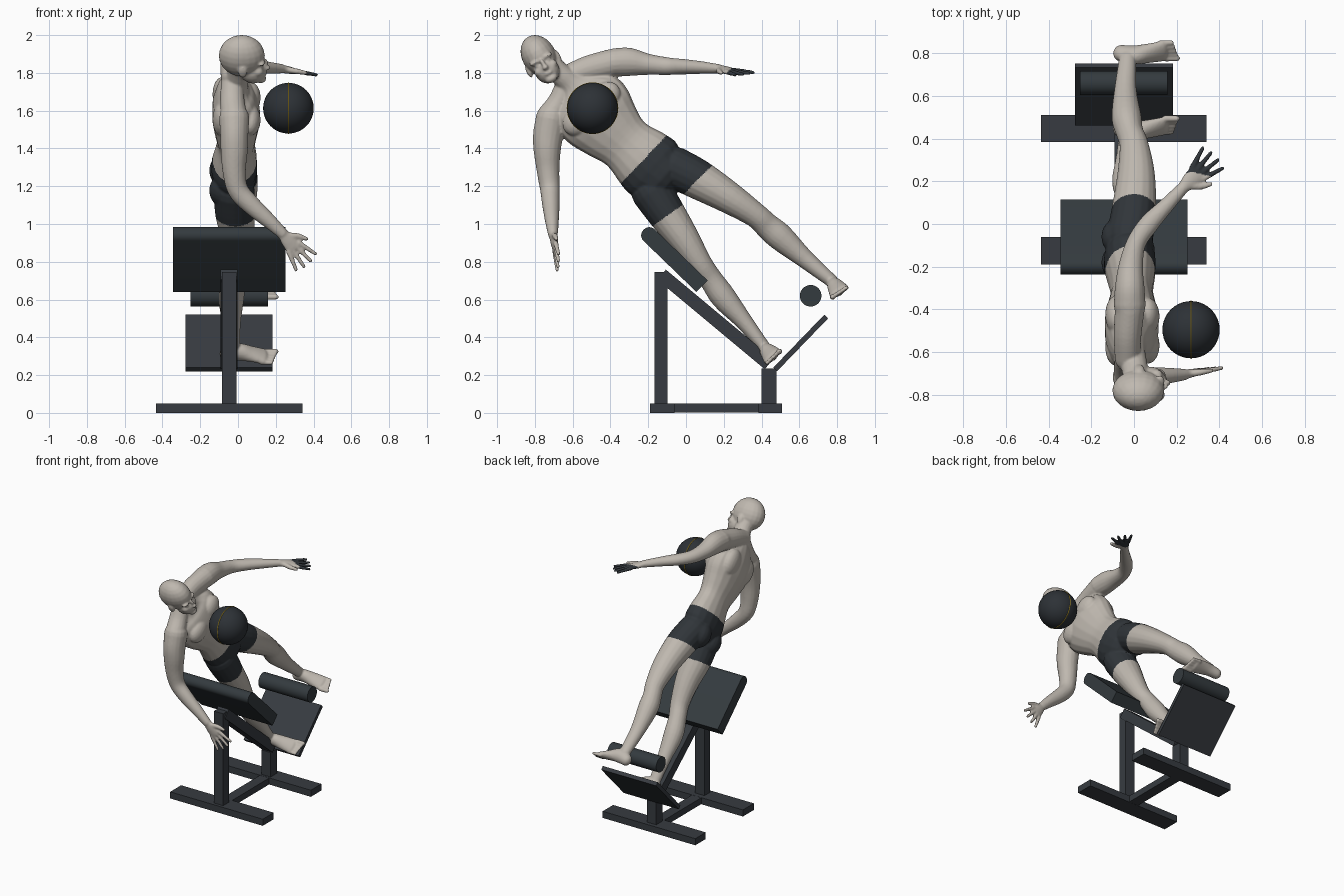
import bpy, bmesh, math
from mathutils import Matrix, Vector

start_cube = bpy.data.objects.get("Cube")
if start_cube:
    bpy.data.objects.remove(start_cube, do_unlink=True)

FRONT = Vector((1, 0, 0))  # the figure looks along +x


def material(name, colour):
    mat = bpy.data.materials.new(name)
    mat.use_nodes = True
    mat.diffuse_color = (*colour, 1)
    mat.node_tree.nodes["Principled BSDF"].inputs["Base Color"].default_value = (*colour, 1)
    return mat


skin = material("warm grey skin", (.52, .48, .43))
cloth = material("dark slate cloth", (.03, .036, .042))
metal = material("dark grey metal", (.038, .044, .052))
vinyl = material("dark slate vinyl", (.034, .043, .049))
rubber = material("charcoal rubber", (.026, .031, .037))
gold = material("gold seam", (.5, .33, .02))


def add_object(name, bm, *mats):
    bmesh.ops.recalc_face_normals(bm, faces=bm.faces)
    mesh = bpy.data.meshes.new(name)
    bm.to_mesh(mesh)
    bm.free()
    for mat in mats:
        mesh.materials.append(mat)
    obj = bpy.data.objects.new(name, mesh)
    bpy.context.collection.objects.link(obj)
    return obj


def limb(bm, points, depth=FRONT, sides=18):
    """Loft through points of (x, y, z, half width, half depth), with round ends."""
    keys = [Vector(p) for p in points]
    keys = [keys[0] * 2 - keys[1]] + keys + [keys[-1] * 2 - keys[-2]]
    path = []
    for a, b, c, d in zip(keys, keys[1:], keys[2:], keys[3:]):
        for step in range(4):
            t = step / 4
            path.append(b + (c - a) * (t / 2) + (a * 2 - b * 5 + c * 4 - d) * (t * t / 2)
                        + (b * 3 - a - c * 3 + d) * (t ** 3 / 2))
    path.append(keys[-2])
    spine = [Vector(v[:3]) for v in path]
    last = len(path) - 1
    rings = []
    for i, v in enumerate(path):
        along = (spine[min(i + 1, last)] - spine[max(i - 1, 0)]).normalized()
        wide = along.cross(depth).normalized()
        deep = wide.cross(along)
        rw, rd = v[3], v[4]
        angles = [0]
        if i == 0:
            angles = [-75, -45, -20, 0]
        elif i == last:
            angles = [0, 20, 45, 75]
        for angle in map(math.radians, angles):
            centre = spine[i] + along * (min(rw, rd) * math.sin(angle))
            size = math.cos(angle)
            ring = []
            for k in range(sides):
                turn = math.tau * k / sides
                ring.append(bm.verts.new(centre + (wide * (rw * math.cos(turn))
                                                   + deep * (rd * math.sin(turn))) * size))
            rings.append(ring)
    for low, high in zip(rings, rings[1:]):
        for k in range(sides):
            n = (k + 1) % sides
            bm.faces.new((low[k], low[n], high[n], high[k]))
    bm.faces.new(rings[0])
    bm.faces.new(rings[-1])


def blob(bm, origin, up, offset, radii):
    """Ellipsoid placed in a frame of front, side and up."""
    up = Vector(up).normalized()
    frame = Matrix((FRONT, up.cross(FRONT), up)).transposed()
    place = Matrix.Translation(Vector(origin) + frame @ Vector(offset))
    bmesh.ops.create_uvsphere(bm, u_segments=20, v_segments=12, radius=1,
                              matrix=place @ frame.to_4x4() @ Matrix.Diagonal((*radii, 1)))


def hand(bm, wrist, direction, thumb_side):
    wrist, d = Vector(wrist), Vector(direction).normalized()
    side = Vector(thumb_side)
    side = (side - d * side.dot(d)).normalized()
    flat = d.cross(side)
    limb(bm, [(*wrist, .028, .022), (*(wrist + d * .05), .04, .02),
              (*(wrist + d * .1), .045, .015)], flat)
    for s in (-1.5, -.5, .5, 1.5):
        base = wrist + d * .095 + side * (.024 * s)
        tip = base + (d + side * (.2 * s)) * (.12 - .012 * abs(s))
        limb(bm, [(*base, .014, .014), (*tip, .01, .01)], flat, 10)
    limb(bm, [(*(wrist + d * .03 + side * .015), .02, .018),
              (*(wrist + d * .065 + side * .055), .016, .015),
              (*(wrist + d * .105 + side * .08), .011, .011)], flat, 10)


def foot(bm, ankle, down, inner):
    ankle, down = Vector(ankle), Vector(down).normalized()
    side = down.cross(FRONT) * inner
    rows = [(-.03, .045, .038, .042), (.03, .03, .042, .05),
            (.10, .045, .05, .035), (.165, .062, .056, .022)]
    limb(bm, [(*(ankle + FRONT * f + down * h), rw, rd) for f, h, rw, rd in rows], down)
    for toe in range(5):
        s = toe - 2
        base = ankle + FRONT * (.165 + .006 * s) + down * .068 + side * (.022 * s)
        r = .016 if toe == 4 else .012
        limb(bm, [(*base, r, r), (*(base + FRONT * .055), r * .9, r * .9)], down, 10)


# Torso and neck
body = bmesh.new()
limb(body, [(-.015, -.14, 1.265, .165, .115), (-.02, -.18, 1.30, .185, .122),
            (-.015, -.235, 1.35, .175, .115), (-.01, -.32, 1.425, .152, .10),
            (-.01, -.40, 1.50, .182, .115), (-.01, -.47, 1.575, .212, .128),
            (-.02, -.53, 1.65, .205, .115), (-.025, -.57, 1.70, .15, .09),
            (-.015, -.61, 1.745, .078, .07), (0, -.66, 1.79, .06, .063),
            (.01, -.72, 1.85, .055, .06)])
# Shoulder slopes
limb(body, [(-.03, -.63, 1.78, .06, .06), (-.03, -.52, 1.82, .07, .065), (-.02, -.40, 1.85, .075, .07)])
limb(body, [(-.03, -.63, 1.75, .055, .06), (-.03, -.67, 1.65, .06, .065), (-.02, -.72, 1.57, .07, .07)])
# Chest, shoulder blades and seat muscles on both sides
for m in (-1, 1):
    blob(body, (0, -.50, 1.61), (0, -.66, .75), (.065, m * .09, 0), (.055, .095, .075))
    blob(body, (0, -.50, 1.62), (0, -.66, .75), (-.085, m * .10, 0), (.05, .08, .10))
    blob(body, (0, -.12, 1.23), (0, -.66, .75), (-.065, m * .08, 0), (.088, .085, .10))

# Arms and hands
limb(body, [(-.02, -.38, 1.855, .075, .075), (-.02, -.30, 1.858, .075, .07),
            (-.015, -.20, 1.845, .056, .058), (.01, -.09, 1.835, .046, .046),
            (.07, 0, 1.832, .04, .046), (.15, .085, 1.828, .033, .036), (.23, .17, 1.822, .025, .028)])
hand(body, (.23, .17, 1.822), (.16, .16, -.03), (.7, -.7, -.1))
limb(body, [(-.02, -.715, 1.56, .08, .08), (-.02, -.73, 1.47, .08, .075),
            (-.02, -.735, 1.39, .072, .072), (-.02, -.73, 1.28, .06, .062),
            (0, -.72, 1.18, .052, .055), (.07, -.715, 1.10, .046, .05),
            (.16, -.71, 1.02, .037, .04), (.235, -.705, .95, .027, .03)])
hand(body, (.235, -.705, .95), (.14, .03, -.17), (.7, .05, .6))

# Legs and feet
limb(body, [(-.02, -.18, 1.17, .11, .11), (-.015, -.10, 1.05, .10, .105),
            (0, -.01, .92, .083, .085), (0, .075, .79, .064, .066), (-.02, .13, .71, .062, .062),
            (-.035, .20, .61, .067, .068), (-.035, .31, .48, .046, .05), (-.03, .415, .345, .034, .04)])
foot(body, (-.03, .415, .345), (0, .68, -.73), -1)
limb(body, [(-.02, -.06, 1.30, .11, .11), (0, .066, 1.235, .105, .105),
            (.01, .235, 1.135, .084, .088), (0, .37, 1.045, .066, .068), (-.02, .43, .99, .068, .064),
            (-.035, .50, .93, .072, .07), (-.04, .63, .815, .05, .052), (-.03, .775, .695, .034, .04)])
foot(body, (-.03, .775, .695), (0, .55, -.83), 1)

# Head: skull, jaw, chin, nose, lips, then paired features
head, crown = (.03, -.765, 1.865), (0, -.49, .87)
for offset, radii in (((-.01, 0, .03), (.122, .09, .115)), ((.05, 0, -.06), (.07, .066, .07)),
                      ((.09, 0, -.108), (.03, .035, .022)), ((.115, 0, -.02), (.016, .011, .03)),
                      ((.122, 0, -.042), (.02, .017, .013)), ((.108, 0, -.075), (.017, .026, .011))):
    blob(body, head, crown, offset, radii)
for m in (-1, 1):
    blob(body, head, crown, (.092, m * .035, .008), (.022, .034, .012))
    blob(body, head, crown, (.075, m * .042, -.045), (.03, .025, .026))
    blob(body, head, crown, (.09, m * .033, -.014), (.014, .016, .01))
    blob(body, head, crown, (-.005, m * .088, -.02), (.024, .012, .035))

# Fuse the figure into one smooth skin
figure = add_object("figure", body, skin, cloth)
fuse = figure.modifiers.new("fuse", "REMESH")
fuse.mode = "VOXEL"
fuse.voxel_size = .0065
soften = figure.modifiers.new("soften", "SMOOTH")
soften.factor = .5
soften.iterations = 4
graph = bpy.context.evaluated_depsgraph_get()
fused = bpy.data.meshes.new_from_object(figure.evaluated_get(graph))
figure.modifiers.clear()
figure.data = fused

# Shorts: faces between the waist line and the hem of each leg
for face in fused.polygons:
    x, y, z = face.center
    face.use_smooth = True
    below_waist = .72 * y - .69 * z > -1.087
    if (y + .075) * .73 + (z - 1.2) * .68 > 0:
        above_hem = .71 * y - .70 * z < -.819
    else:
        above_hem = .58 * y - .815 * z < -.908
    face.material_index = int(below_waist and above_hem and y > -.6)


def box(name, centre, size, mat, angle=0, round_end=0):
    bm = bmesh.new()
    bmesh.ops.create_cube(bm, size=1, matrix=Matrix.Diagonal((*size, 1)))
    if round_end:
        ends = [e for e in bm.edges if all(v.co.y < 0 for v in e.verts)
                and abs(e.verts[0].co.x - e.verts[1].co.x) > size[0] / 2]
        bmesh.ops.bevel(bm, geom=ends, offset=round_end, segments=6, profile=.5, affect="EDGES")
    bm.transform(Matrix.Translation(centre) @ Matrix.Rotation(math.radians(angle), 4, "X"))
    return add_object(name, bm, mat)


def smooth(obj):
    bpy.ops.object.select_all(action="DESELECT")
    obj.select_set(True)
    bpy.context.view_layer.objects.active = obj
    bpy.ops.object.shade_smooth_by_angle(angle=math.radians(35))


# Bench frame
MID = -.047
box("front_base", (MID, -.125, .025), (.775, .13, .05), metal)
box("rear_base", (MID, .447, .025), (.775, .125, .05), metal)
box("base_beam", (MID, .16, .025), (.078, .5, .048), metal)
box("front_post", (MID, -.132, .395), (.078, .068, .70), metal)
box("rear_post", (MID, .44, .14), (.078, .078, .19), metal)
box("sloping_beam", (MID, .155, .495), (.09, .74, .07), metal, -39.8)
box("foot_plate", (MID, .607, .37), (.46, .39, .028), metal, 46)
smooth(box("thigh_pad", (MID, -.07, .82), (.595, .43, .085), vinyl, -44, .04))

# Ankle roller
bm = bmesh.new()
bmesh.ops.create_cone(bm, cap_ends=True, segments=32, radius1=.057, radius2=.057, depth=.41,
                      matrix=Matrix.Translation((MID, .66, .62)) @ Matrix.Rotation(math.pi / 2, 4, "Y"))
smooth(add_object("ankle_roller", bm, vinyl))

# Ball with a thin seam
centre = Vector((.267, -.495, 1.613))
bm = bmesh.new()
bmesh.ops.create_uvsphere(bm, u_segments=40, v_segments=24, radius=.134, matrix=Matrix.Translation(centre))
smooth(add_object("ball", bm, rubber))
bpy.ops.mesh.primitive_torus_add(location=centre, rotation=(0, math.pi / 2, 0), major_radius=.133,
                                 minor_radius=.0035, major_segments=48, minor_segments=8)
seam = bpy.context.object
seam.name = "ball_seam"
seam.data.materials.append(gold)
smooth(seam)
